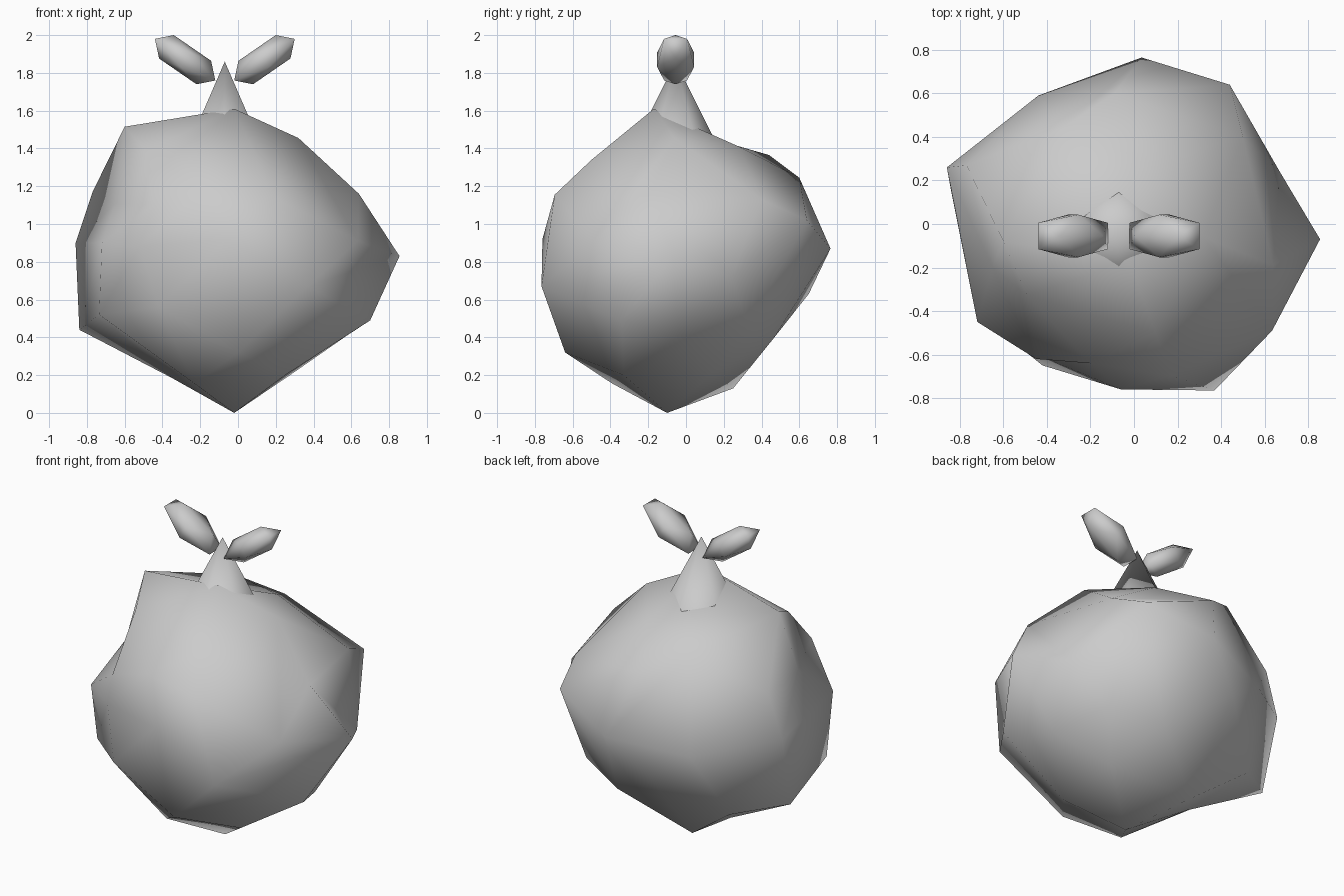
import bpy, bmesh, math
from mathutils import Matrix, Vector

if "Cube" in bpy.data.objects:
    bpy.data.objects.remove(bpy.data.objects["Cube"])

grey = bpy.data.materials.new("plain grey")
grey.diffuse_color = (0.6, 0.6, 0.6, 1)
grey.use_nodes = True
grey.node_tree.nodes["Principled BSDF"].inputs["Base Color"].default_value = grey.diffuse_color


def finish(name, bm):
    bmesh.ops.recalc_face_normals(bm, faces=bm.faces[:])
    me = bpy.data.meshes.new(name)
    for f in bm.faces:
        f.smooth = True
    bm.to_mesh(me)
    bm.free()
    me.materials.append(grey)
    ob = bpy.data.objects.new(name, me)
    bpy.context.collection.objects.link(ob)
    return ob


# lumpy body: an icosphere whose rings (top to bottom, anticlockwise from +x)
# are pulled to measured positions
RINGS = [
    (-.02, -.17, 1.61),
    # upper cap
    (.32, -.06, 1.455), (.08, .28, 1.41), (-.60, -.08, 1.515), (-.49, -.33, 1.39), (.10, -.50, 1.34),
    # upper band
    (.50, .40, 1.13), (-.33, .44, 1.365), (-.65, -.20, 1.11), (-.20, -.64, 1.18), (.635, -.49, .91),
    (.64, -.19, 1.16), (-.09, .60, 1.245), (-.77, .27, 1.17), (-.45, -.62, 1.10), (.17, -.695, 1.155),
    # middle
    (.67, .24, .72), (.44, .64, 1.02), (.035, .765, .87), (-.44, .59, .80), (-.86, .26, .90),
    (-.72, -.45, .90), (-.52, -.57, .88), (-.06, -.76, .92), (.37, -.765, .67), (.855, -.07, .83),
    # lower band
    (.47, .33, .455), (-.20, .65, .63), (-.84, .15, .44), (-.42, -.65, .56), (.70, -.34, .49),
    (.57, -.04, .405), (.16, .46, .39), (-.56, .36, .38), (-.735, -.365, .52), (0, -.64, .32),
    # lower cap
    (.29, .14, .21), (-.22, .25, .13), (-.35, .05, .185), (-.23, -.39, .155), (.25, -.33, .20),
    (-.02, -.10, 0),
]


def ring_order(v):
    z = round(v.co.z, 2)
    if abs(z) > .99:
        return (-z, 0)
    return (-z, (math.atan2(v.co.y, v.co.x) + .05) % math.tau)


bm = bmesh.new()
bmesh.ops.create_icosphere(bm, subdivisions=2, radius=1)
for v, p in zip(sorted(bm.verts, key=ring_order), RINGS):
    v.co = p
finish("body", bm)

# six-sided pointed stem with corners to the front and back
bm = bmesh.new()
tip = bm.verts.new((-.07, -.055, 1.86))
base = [bm.verts.new((-.07 + .25 * math.sin(k * math.pi / 3), -.055 + .25 * math.cos(k * math.pi / 3), 1.36))
        for k in range(6)]
for k in range(6):
    bm.faces.new((tip, base[k], base[(k + 1) % 6]))
bm.faces.new(base)
stem = finish("stem", bm)
bpy.context.view_layer.objects.active = stem
stem.select_set(True)
bpy.ops.object.shade_smooth_by_angle(angle=math.radians(62))

# two slanted leaves, mirrored about the stem
for name, s in (("right_leaf", 1), ("left_leaf", -1)):
    bm = bmesh.new()
    bmesh.ops.create_icosphere(bm, subdivisions=1, radius=1)
    for v in bm.verts:
        x, y, z = v.co
        v.co = Vector((-.07 + s * (.21 + .184 * x - .06 * z), -.055 + .115 * y, 1.87 + .072 * x - .13 * z))
    finish(name, bm)
